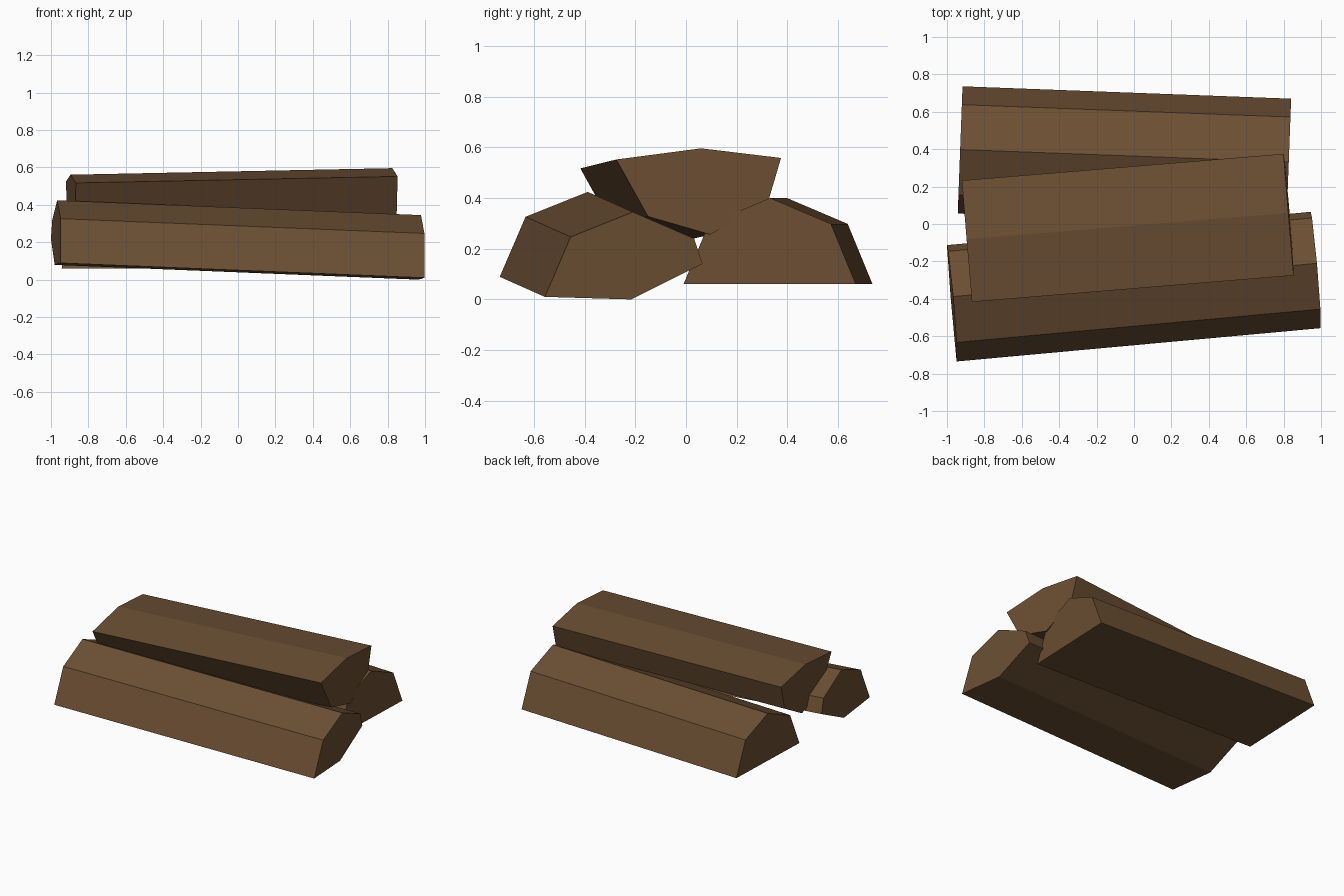
import bpy, bmesh
from mathutils import Vector

if "Cube" in bpy.data.objects:
    bpy.data.objects.remove(bpy.data.objects["Cube"])

# One flat bark colour
bark = bpy.data.materials.new("brown_wood")
bark.diffuse_color = (0.147, 0.077, 0.033, 1.0)
bark.use_nodes = True
bark.node_tree.nodes["Principled BSDF"].inputs["Base Color"].default_value = bark.diffuse_color


def log(name, section, x0, axis):
    """Split log: (y, z) section at the right end, cut square to the axis,
    extruded along axis to the left end."""
    d = Vector(axis)
    bm = bmesh.new()
    ring = []
    for y, z in section:
        x = x0 - (d.y * y + d.z * z) / d.x   # end plane perpendicular to axis
        ring.append(bm.verts.new((x, y, z)))
    far = [bm.verts.new(v.co + d) for v in ring]
    n = len(ring)
    bm.faces.new(ring)
    bm.faces.new(far[::-1])
    for i in range(n):
        j = (i + 1) % n
        bm.faces.new((ring[j], ring[i], far[i], far[j]))
    bmesh.ops.recalc_face_normals(bm, faces=bm.faces)
    mesh = bpy.data.meshes.new(name)
    bm.to_mesh(mesh)
    bm.free()
    mesh.materials.append(bark)
    ob = bpy.data.objects.new(name, mesh)
    bpy.context.collection.objects.link(ob)
    return ob


# Front log, with its inner bottom corner split off
log("front_log",
    [(-0.557, 0.01), (-0.217, 0.0), (0.065, 0.14),
     (0.032, 0.24), (-0.21, 0.345), (-0.455, 0.247)],
    0.945, (-1.945, -0.178, 0.079))

# Back log, a plain half-round split
log("back_log",
    [(-0.01, 0.06), (0.67, 0.06), (0.572, 0.298),
     (0.332, 0.40), (0.09, 0.298)],
    0.815, (-1.757, 0.066, 0.0))

# Top log, lying round side down across the other two
log("top_log",
    [(-0.275, 0.552), (-0.15, 0.327), (0.096, 0.256),
     (0.323, 0.382), (0.375, 0.558), (0.06, 0.596)],
    0.842, (-1.72, -0.142, -0.035))
